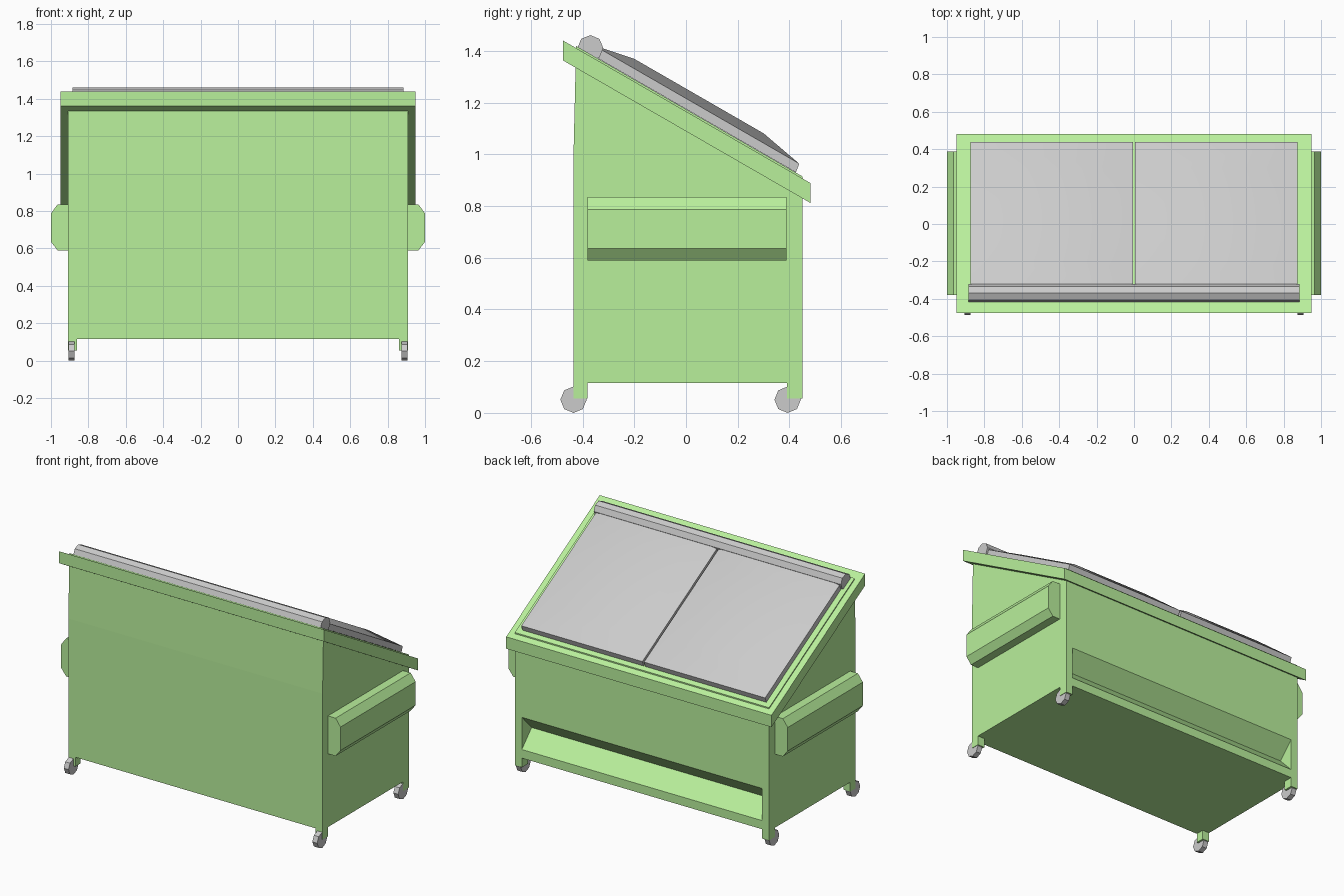
import bpy, bmesh, math
from mathutils import Matrix

if "Cube" in bpy.data.objects:
    bpy.data.objects.remove(bpy.data.objects["Cube"])

green = bpy.data.materials.new("green_paint")
green.diffuse_color = (0.485, 0.87, 0.33, 1)
green.use_nodes = True
green.node_tree.nodes["Principled BSDF"].inputs["Base Color"].default_value = green.diffuse_color


def finish(name, bm, mat=None, smooth=False):
    bmesh.ops.recalc_face_normals(bm, faces=bm.faces)
    me = bpy.data.meshes.new(name)
    bm.to_mesh(me)
    bm.free()
    ob = bpy.data.objects.new(name, me)
    bpy.context.collection.objects.link(ob)
    if mat:
        me.materials.append(mat)
    if smooth:
        bpy.ops.object.select_all(action='DESELECT')
        ob.select_set(True)
        bpy.context.view_layer.objects.active = ob
        bpy.ops.object.shade_smooth_by_angle(angle=math.radians(40))
    return ob


def loft(bm, loops, closed=False):
    """Bridge vertex loops; cap the ends unless the chain of loops is closed."""
    rows = [[bm.verts.new(p) for p in loop] for loop in loops]
    n = len(rows[0])
    pairs = list(zip(rows, rows[1:])) + ([(rows[-1], rows[0])] if closed else [])
    for a, b in pairs:
        for i in range(n):
            j = (i + 1) % n
            bm.faces.new((a[i], a[j], b[j], b[i]))
    if not closed:
        bm.faces.new(rows[0])
        bm.faces.new(rows[-1])


def prism_x(name, profile, x0, x1, mat=None):
    bm = bmesh.new()
    loft(bm, [[(x, y, z) for y, z in profile] for x in (x0, x1)])
    return finish(name, bm, mat)


def cylinder_x(name, x, y, z, r, width):
    bm = bmesh.new()
    m = Matrix.Translation((x, y, z)) @ Matrix.Rotation(math.pi / 2, 4, 'Y')
    bmesh.ops.create_cone(bm, cap_ends=True, segments=8, radius1=r, radius2=r,
                          depth=width, matrix=m)
    return finish(name, bm)


def slope(y, lift=0.0):
    """Height of the slanted rim top at depth y."""
    return 1.166 - 0.576 * y + lift


# Bin body with slanted top
body = prism_x("bin_body", [(-0.435, 0.115), (0.45, 0.115), (0.45, slope(0.45, 0.008)),
                            (-0.425, slope(-0.425, 0.008)), (-0.435, 1.0)],
               -0.91, 0.91, green)

# V-shaped groove pressed into the back wall
cutter = prism_x("groove_cutter", [(0.47, 0.15), (0.35, 0.275), (0.47, 0.40)], -0.86, 0.86)
cut = body.modifiers.new("groove", 'BOOLEAN')
cut.operation = 'DIFFERENCE'
cut.solver = 'EXACT'
cut.object = cutter
bpy.context.view_layer.objects.active = body
bpy.ops.object.modifier_apply(modifier=cut.name)
bpy.data.objects.remove(cutter)


# Slanted rim band around the top
def rim_loop(x, y0, y1, lift):
    return [(sx * x, y, slope(y, lift)) for sx, y in ((-1, y0), (1, y0), (1, y1), (-1, y1))]


bm = bmesh.new()
loft(bm, [rim_loop(0.95, -0.475, 0.482, -0.077), rim_loop(0.95, -0.475, 0.482, 0),
          rim_loop(0.908, -0.424, 0.449, 0), rim_loop(0.908, -0.424, 0.449, -0.077)], closed=True)
finish("top_rim", bm, green)

# Two crowned lids
for side, name in ((-1, "left_lid"), (1, "right_lid")):
    def lid_loop(x0, x1, y0, y1, lift):
        return [(side * x, y, slope(y, lift))
                for x, y in ((x0, y0), (x1, y0), (x1, y1), (x0, y1))]
    bm = bmesh.new()
    loft(bm, [lid_loop(0.006, 0.873, -0.37, 0.425, 0.009),
              lid_loop(0.006, 0.873, -0.355, 0.438, 0.05),
              lid_loop(0.16, 0.72, -0.2, 0.3, 0.088)])
    finish(name, bm, smooth=True)

# Hinge bar along the high edge
cylinder_x("hinge_bar", 0, -0.37, 1.411, 0.05, 1.77)

# Lifting pockets, legs and wheels, mirrored left and right
for side, label in ((-1, "left"), (1, "right")):
    pocket = [(0.905, 0.59), (0.965, 0.59), (1.0, 0.635), (1.0, 0.787), (0.965, 0.835), (0.905, 0.835)]
    bm = bmesh.new()
    loft(bm, [[(side * x, y, z) for x, z in pocket] for y in (-0.38, 0.388)])
    finish(label + "_fork_pocket", bm, green, smooth=False)
    for end, y0, y1, wy in (("front", -0.435, -0.38, -0.435), ("back", 0.39, 0.45, 0.393)):
        prism_x(f"{end}_{label}_leg", [(y0, 0.055), (y1, 0.055), (y1, 0.12), (y0, 0.12)],
                side * 0.86, side * 0.91, green)
        cylinder_x(f"{end}_{label}_wheel", side * 0.89, wy, 0.051, 0.051, 0.034)
